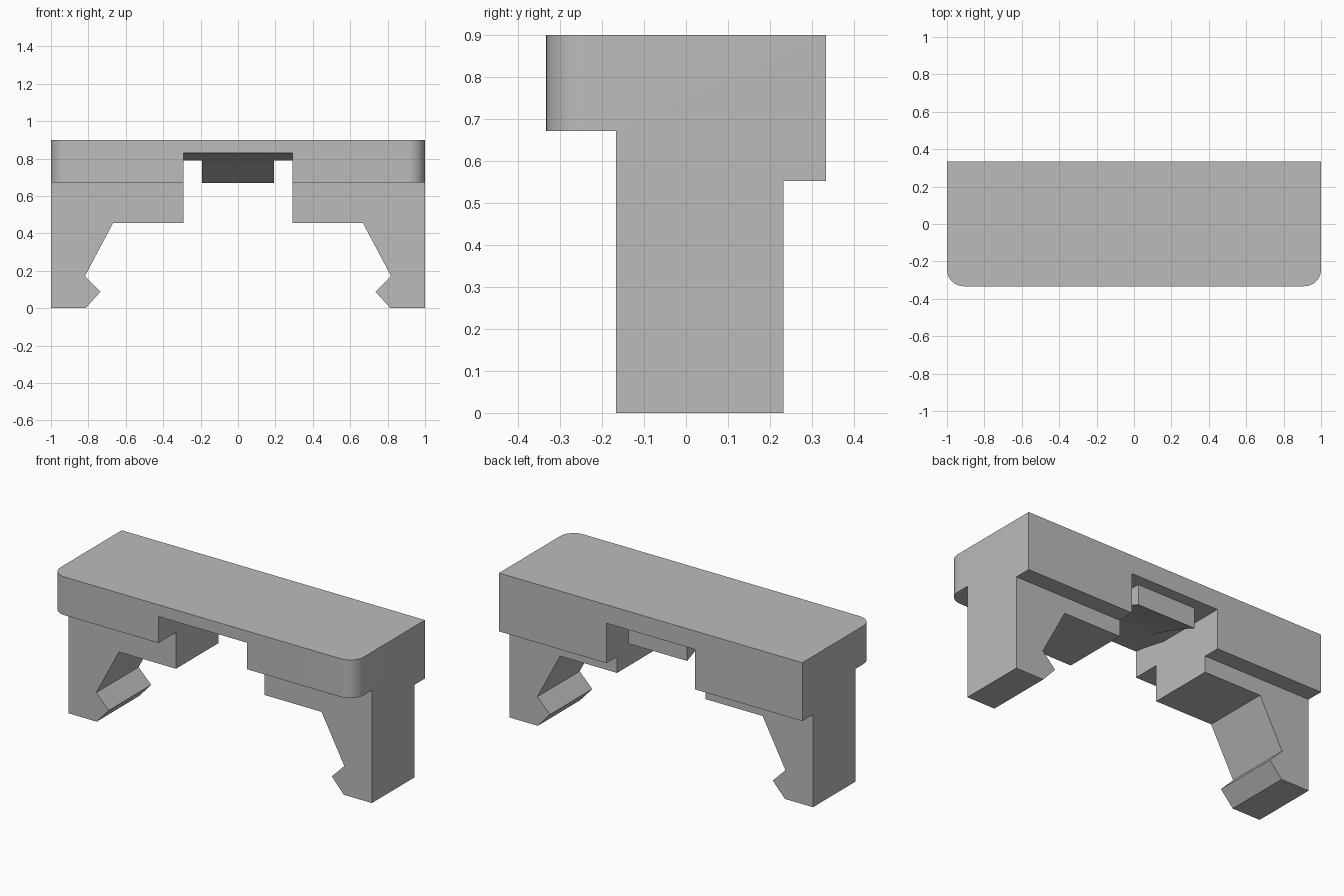
import bpy
import math

if "Cube" in bpy.data.objects:
    bpy.data.objects.remove(bpy.data.objects["Cube"], do_unlink=True)

grey = bpy.data.materials.new("plain grey")
grey.use_nodes = True
colour = (0.5, 0.5, 0.5, 1)
grey.diffuse_color = colour
grey.node_tree.nodes["Principled BSDF"].inputs["Base Color"].default_value = colour


def prism(name, outline, low, high, place):
    """Extrude a 2D outline from low to high; place maps (a, b, depth) to x, y, z."""
    n = len(outline)
    verts = [place(a, b, d) for d in (low, high) for a, b in outline]
    faces = [tuple(range(n))[::-1], tuple(range(n, 2 * n))]
    faces += [(i, (i + 1) % n, n + (i + 1) % n, n + i) for i in range(n)]
    mesh = bpy.data.meshes.new(name)
    mesh.from_pydata(verts, [], faces)
    obj = bpy.data.objects.new(name, mesh)
    bpy.context.collection.objects.link(obj)
    mesh.materials.append(grey)
    # Make the face directions consistent
    bpy.context.view_layer.objects.active = obj
    bpy.ops.object.select_all(action="DESELECT")
    obj.select_set(True)
    bpy.ops.object.mode_set(mode="EDIT")
    bpy.ops.mesh.select_all(action="SELECT")
    bpy.ops.mesh.normals_make_consistent(inside=False)
    bpy.ops.object.mode_set(mode="OBJECT")
    return obj


def combine(target, tool, operation):
    mod = target.modifiers.new(operation, "BOOLEAN")
    mod.operation, mod.solver, mod.object = operation, "EXACT", tool
    bpy.context.view_layer.objects.active = target
    bpy.ops.object.modifier_apply(modifier=mod.name)
    bpy.data.objects.remove(tool, do_unlink=True)


def along_x(a, b, d):
    return (d, a, b)


def along_y(a, b, d):
    return (a, d, b)


def along_z(a, b, d):
    return (a, b, d)


def ramp(y):
    """Height of the gently curved underside."""
    t = y + 0.333
    return 0.83 - 0.125 * t - 0.242 * t * t


FRONT, BACK, TOP = -0.333, 0.333, 0.9
RAMP_END, TONGUE_BACK, CEILING = -0.109, 0.265, 0.79

# Block with two rounded front corners
r = 0.09
corner = [(1 - r + r * math.sin(k * math.pi / 24), FRONT + r - r * math.cos(k * math.pi / 24))
          for k in range(13)]
outline = corner + [(1, BACK), (-1, BACK)] + [(-x, y) for x, y in reversed(corner)]
body = prism("clip_body", outline, 0, TOP, along_z)

# Stepped side silhouette: front lip, legs and back skirt
side = [(-0.167, -0.1), (0.232, -0.1), (0.232, 0.552), (0.5, 0.552),
        (0.5, 1), (-0.5, 1), (-0.5, 0.672), (-0.167, 0.672)]
combine(body, prism("side_profile", side, -1.2, 1.2, along_x), "INTERSECT")

# Opening between the hooked legs
half = [(0.815, -0.1), (0.815, 0), (0.735, 0.088), (0.818, 0.172),
        (0.668, 0.455), (0.292, 0.455), (0.292, 0.65)]
opening = half + [(-x, z) for x, z in reversed(half)]
combine(body, prism("leg_opening", opening, -0.6, 0.6, along_y), "DIFFERENCE")

# Slot through the middle with a curved front ceiling
curve = [FRONT + (RAMP_END - FRONT) * k / 6 for k in range(7)]
slot = [(-0.5, 0.6), (-0.5, ramp(FRONT))] + [(y, ramp(y)) for y in curve[:-1]]
slot += [(RAMP_END, CEILING), (0.5, CEILING), (0.5, 0.6)]
combine(body, prism("slot", slot, -0.292, 0.292, along_x), "DIFFERENCE")

# Tongue continuing the curve down towards the back
curve = [RAMP_END + (TONGUE_BACK - RAMP_END) * k / 8 for k in range(9)]
wedge = [(RAMP_END, CEILING)] + [(y, ramp(y)) for y in curve[1:]]
wedge += [(TONGUE_BACK, CEILING + 0.03), (RAMP_END, CEILING + 0.03)]
combine(body, prism("tongue", wedge, -0.193, 0.193, along_x), "UNION")

# Smooth the curves, keep the edges crisp
bpy.ops.object.select_all(action="DESELECT")
body.select_set(True)
bpy.context.view_layer.objects.active = body
bpy.ops.object.shade_smooth_by_angle(angle=math.radians(20))
